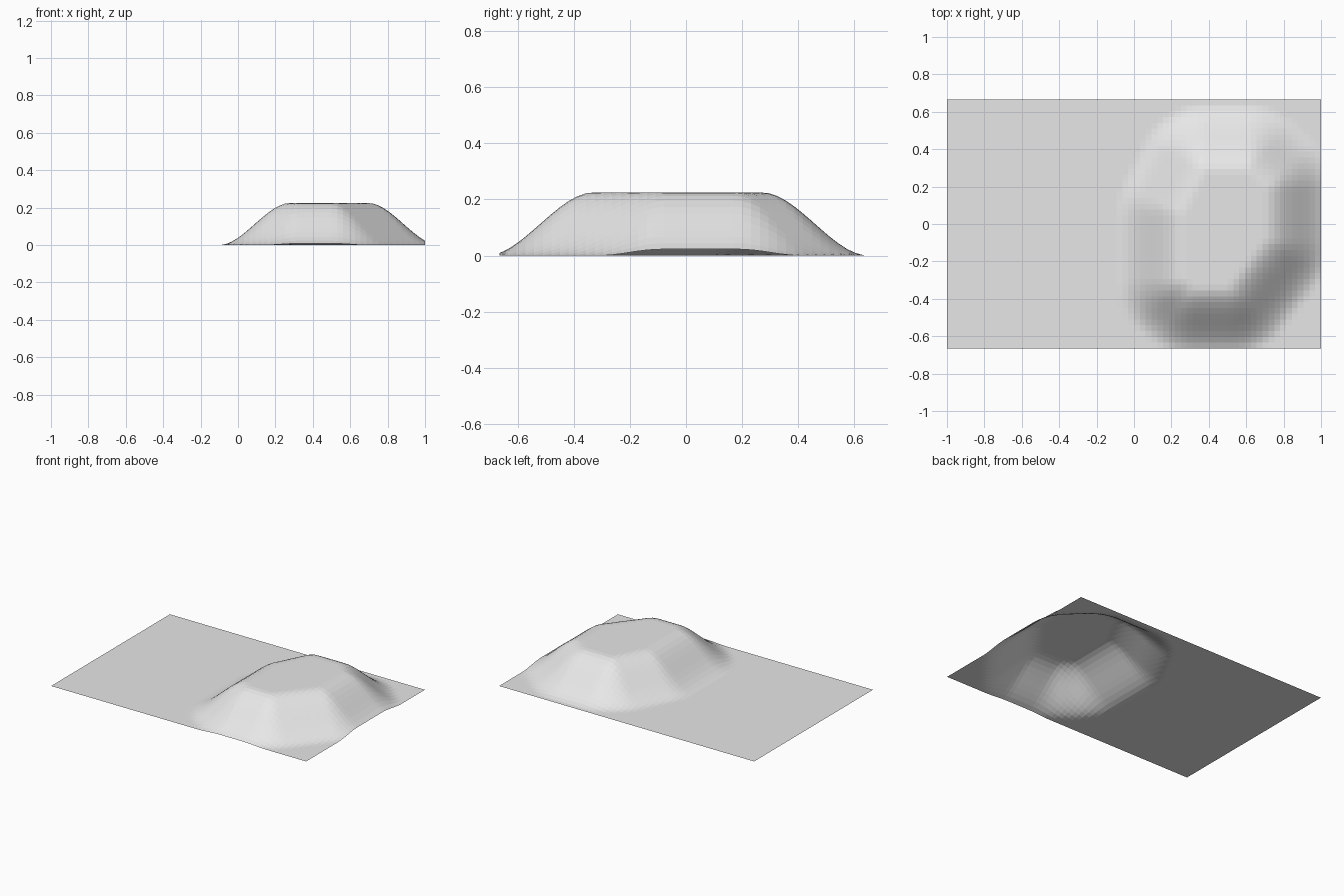
import bpy, bmesh
from mathutils import Vector
from mathutils.geometry import intersect_point_line

cube = bpy.data.objects.get("Cube")
if cube:
    bpy.data.objects.remove(cube, do_unlink=True)

HEIGHT = 0.225   # plateau height
RADIUS = 0.38    # reach of the slopes
HALF_Y = 0.665
PLATEAU = [Vector(p) for p in (
    (0.28, -0.29), (0.33, -0.33), (0.50, -0.33), (0.695, -0.08),
    (0.695, 0.18), (0.60, 0.27), (0.39, 0.27), (0.28, 0.05))]


def distance_outside(p):
    """Distance from a point to the convex plateau outline, zero inside it."""
    inside, nearest = True, 10.0
    for a, b in zip(PLATEAU, PLATEAU[1:] + PLATEAU[:1]):
        if (b - a).cross(p - a) < 0:
            inside = False
        q, t = intersect_point_line(p, a, b)
        q = a.lerp(b, min(max(t, 0.0), 1.0))
        nearest = min(nearest, (p - q.to_2d()).length)
    return 0.0 if inside else nearest


# Flat ground sheet, raised into a hill with a smooth falloff
bm = bmesh.new()
bmesh.ops.create_grid(bm, x_segments=64, y_segments=43, size=1.0)
for v in bm.verts:
    v.co.y *= HALF_Y
    t = max(0.0, 1.0 - distance_outside(v.co.to_2d()) / RADIUS)
    v.co.z = HEIGHT * t * t * (3 - 2 * t)
mesh = bpy.data.meshes.new("terrain")
bm.to_mesh(mesh)
bm.free()

# Light grey surface
grey = bpy.data.materials.new("light_grey")
grey.use_nodes = True
colour = (0.8, 0.8, 0.8, 1.0)
grey.diffuse_color = colour
grey.node_tree.nodes["Principled BSDF"].inputs["Base Color"].default_value = colour
mesh.materials.append(grey)

terrain = bpy.data.objects.new("terrain", mesh)
bpy.context.collection.objects.link(terrain)
